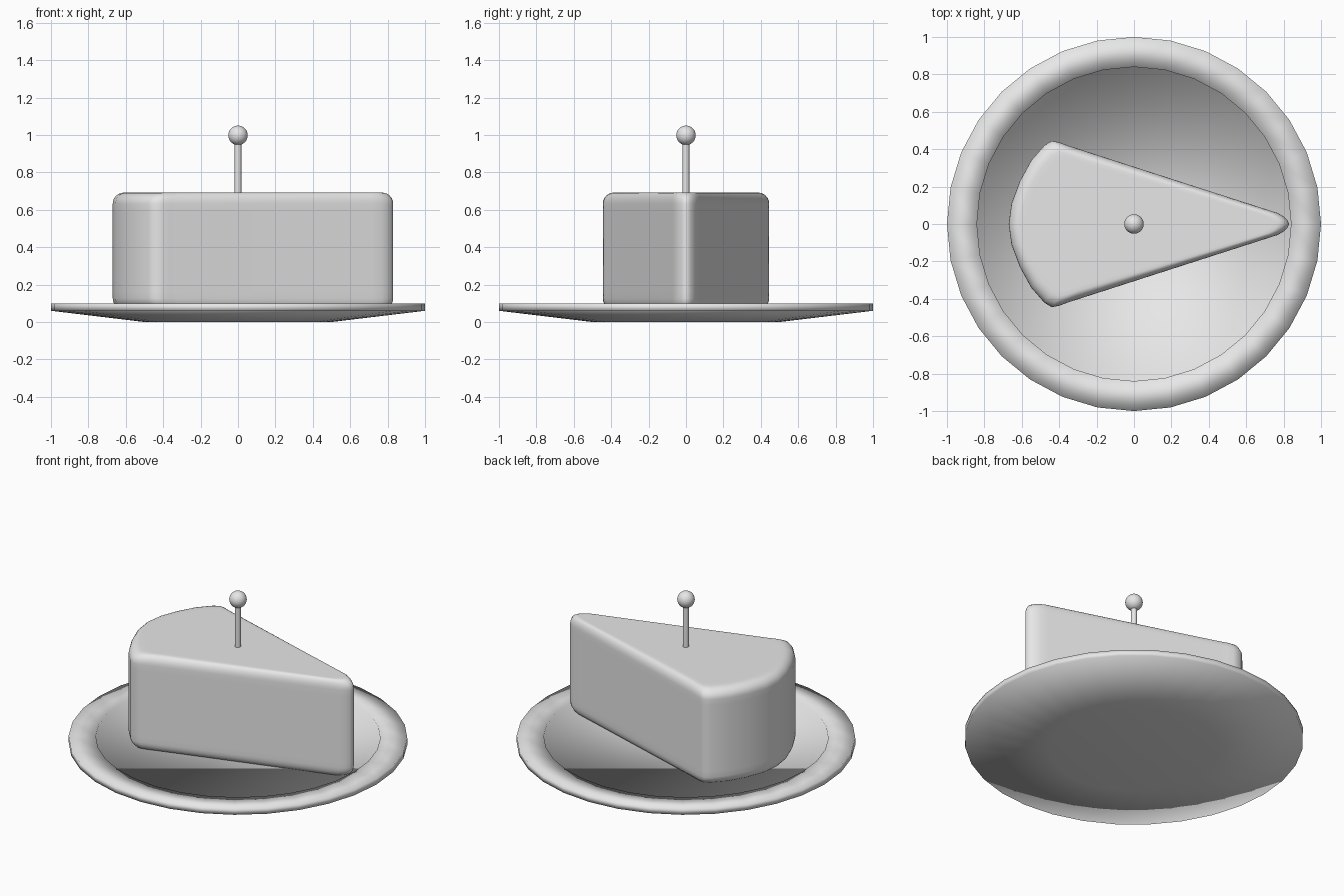
import bpy
import bmesh
from math import sin, cos, pi, radians

cube = bpy.data.objects.get("Cube")
if cube:
    bpy.data.objects.remove(cube, do_unlink=True)

# One plain grey for everything
grey = bpy.data.materials.new("plain_grey")
grey.use_nodes = True
grey.diffuse_color = (0.8, 0.8, 0.8, 1)
grey.node_tree.nodes["Principled BSDF"].inputs["Base Color"].default_value = (0.8, 0.8, 0.8, 1)


def finish(name, bm):
    """Turn a bmesh into a smooth-shaded object."""
    bmesh.ops.recalc_face_normals(bm, faces=bm.faces)
    for face in bm.faces:
        face.smooth = True
    mesh = bpy.data.meshes.new(name)
    bm.to_mesh(mesh)
    bm.free()
    mesh.materials.append(grey)
    obj = bpy.data.objects.new(name, mesh)
    bpy.context.collection.objects.link(obj)
    return obj


def stack(name, rings):
    """Bridge a stack of equal-length rings and cap both ends."""
    bm = bmesh.new()
    loops = [[bm.verts.new(p) for p in ring] for ring in rings]
    n = len(loops[0])
    for low, high in zip(loops, loops[1:]):
        for i in range(n):
            j = (i + 1) % n
            bm.faces.new((low[i], low[j], high[j], high[i]))
    bm.faces.new(loops[0])
    bm.faces.new(loops[-1])
    return finish(name, bm)


def circle(radius, z, sides):
    return [(radius * cos(2 * pi * i / sides), radius * sin(2 * pi * i / sides), z)
            for i in range(sides)]


# Plate: sloping underside, thin rim and a sunken floor
plate_profile = [(0.5, 0), (1, 0.06), (1, 0.1), (0.84, 0.1), (0.84, 0.067)]
stack("plate", [circle(r, z, 32) for r, z in plate_profile])

# Cake slice: half outline from the tip to the curved back, mirrored in y
half = [(0.82, 0.021), (0.8, 0.04), (0.77, 0.058), (0.72, 0.074),
        (-0.33, 0.412), (-0.36, 0.422), (-0.4, 0.437), (-0.44, 0.445),
        (-0.48, 0.42), (-0.55, 0.34), (-0.61, 0.23), (-0.655, 0.11)]
outline = [(0.83, 0)] + half + [(-0.67, 0)] + [(x, -y) for x, y in reversed(half)]
MID, BOTTOM, TOP, ROUND = 0.08, 0.067, 0.692, 0.06


def slice_ring(inset, z):
    sx, sy = 1 - inset / 0.75, 1 - inset / 0.445
    return [(MID + (x - MID) * sx, y * sy, z) for x, y in outline]


# Rounded edge from the flat cap out to the upright side
edge = [(ROUND * 1.5, 0)]
for k in range(7):
    a = radians(15 * k)
    edge.append((ROUND * (1 - sin(a)), ROUND * (1 - cos(a))))
edge.append((0, ROUND * 1.6))
stack("cake_slice",
      [slice_ring(d, BOTTOM + h) for d, h in edge]
      + [slice_ring(d, TOP - h) for d, h in reversed(edge)])

# Pick standing in the cake, with a ball on top
stick = stack("pick_stick", [circle(0.018, z, 24) for z in (0.6, 0.97)])
bpy.context.view_layer.objects.active = stick
stick.select_set(True)
bpy.ops.object.shade_smooth_by_angle(angle=radians(40))

bm = bmesh.new()
bmesh.ops.create_uvsphere(bm, u_segments=32, v_segments=16, radius=0.052)
ball = finish("pick_ball", bm)
ball.location.z = 0.998
